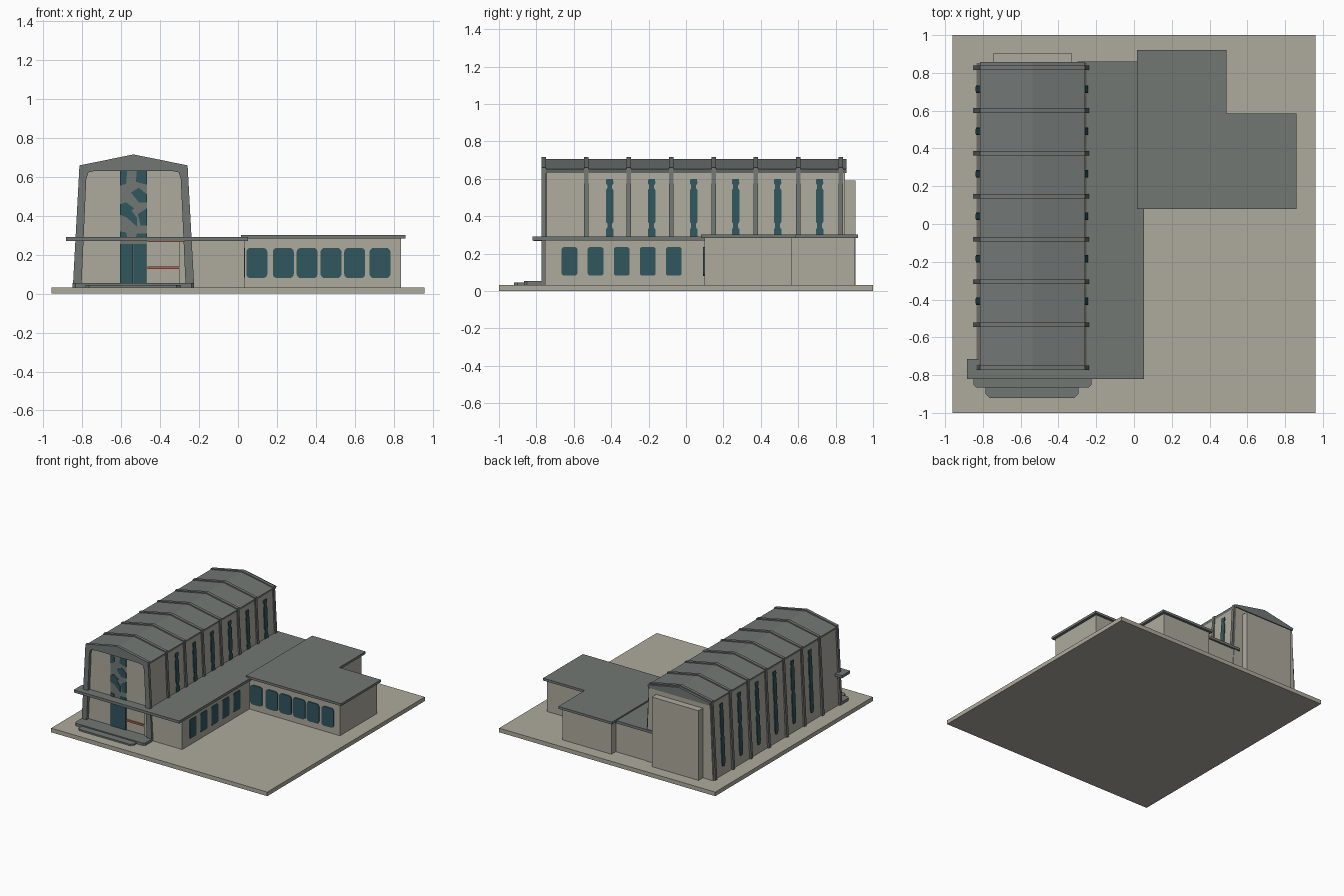
import bpy, bmesh, math


def material(name, rgb):
    m = bpy.data.materials.new(name)
    m.diffuse_color = (*rgb, 1)
    return m


STONE = material("warm stone", (0.42, 0.40, 0.335))
SLATE = material("slate grey", (0.165, 0.185, 0.175))
GLASS = material("teal glass", (0.031, 0.095, 0.112))
RED = material("brick red", (0.45, 0.12, 0.07))
CX = -0.537  # hall centre line


def prism(name, outline, lo, hi, mat, axis="y"):
    """Extrude a 2D outline between lo and hi along the given axis."""
    place = {"x": lambda a, b, t: (t, a, b),
             "y": lambda a, b, t: (a, t, b),
             "z": lambda a, b, t: (a, b, t)}[axis]
    bm = bmesh.new()
    A = [bm.verts.new(place(a, b, lo)) for a, b in outline]
    B = [bm.verts.new(place(a, b, hi)) for a, b in outline]
    bm.faces.new(A)
    bm.faces.new(B)
    n = len(A)
    for i in range(n):
        bm.faces.new((A[i], A[(i + 1) % n], B[(i + 1) % n], B[i]))
    bmesh.ops.recalc_face_normals(bm, faces=bm.faces)
    me = bpy.data.meshes.new(name)
    bm.to_mesh(me)
    bm.free()
    me.materials.append(mat)
    ob = bpy.data.objects.new(name, me)
    bpy.context.collection.objects.link(ob)
    return ob


def box(name, x0, x1, y0, y1, z0, z1, mat):
    return prism(name, [(x0, y0), (x1, y0), (x1, y1), (x0, y1)], z0, z1, mat, "z")


def rounded(a0, a1, b0, b1, r, steps=3):
    """Rounded rectangle outline."""
    pts = []
    for k, (ca, cb) in enumerate([(a1 - r, b1 - r), (a0 + r, b1 - r),
                                  (a0 + r, b0 + r), (a1 - r, b0 + r)]):
        for s in range(steps + 1):
            t = math.pi / 2 * (k + s / steps)
            pts.append((ca + r * math.cos(t), cb + r * math.sin(t)))
    return pts


def mirrored(half):
    """Mirror a left half outline (offsets from the hall centre line)."""
    right = [(-x, z) for x, z in reversed(half) if x != 0]
    return [(CX + x, z) for x, z in half + right]


# Ground slab
box("ground_slab", -0.96, 0.96, -1, 1, 0, 0.033, STONE)

# Main hall with leaning walls
prism("hall_body", mirrored([(-0.298, 0.03), (-0.272, 0.635), (0, 0.685)]),
      -0.745, 0.85, STONE)
prism("hall_roof", mirrored([(-0.272, 0.632), (-0.278, 0.652), (0, 0.706),
                             ]), -0.77, 0.858, SLATE)
box("rear_block", -0.745, -0.33, 0.84, 0.905, 0.03, 0.592, STONE)

# Portal ribs along the hall
outer = [(-0.312, 0.033), (-0.278, 0.66), (0, 0.716)]
inner = [(-0.268, 0.033), (-0.243, 0.59), (-0.232, 0.624), (0, 0.672)]
rib = mirrored(outer) + mirrored(inner)[::-1]
for i in range(8):
    y = -0.76 + i * 0.2268
    prism(f"rib_{i + 1}", rib, y - 0.012, y + 0.012, SLATE)

# Tall notched side windows in all bays but the first
half = [(0.012, 0.10), (0.02, 0.13), (0.02, 0.33), (0.013, 0.34), (0.013, 0.36),
        (0.02, 0.37), (0.02, 0.54), (0.013, 0.55), (0.013, 0.565), (0.02, 0.575),
        (0.018, 0.598)]
for i in range(6):
    y = -0.408 + i * 0.2245
    tall = [(y + a, b) for a, b in half] + [(y - a, b) for a, b in reversed(half)]
    for side, s in (("left", -1), ("right", 1)):
        ob = prism(f"tall_window_{side}_{i + 1}", tall, -0.004, 0.004, GLASS, "x")
        for v in ob.data.vertices:   # follow the wall slope
            v.co.x += CX + s * (0.3 - 0.043 * (v.co.z - 0.03))

# Low annex along the hall
box("annex_body", -0.30, 0.033, -0.755, 0.845, 0.03, 0.275, STONE)
prism("annex_roof_canopy", [(-0.885, -0.82), (0.052, -0.82), (0.052, 0.86),
                            (-0.30, 0.86), (-0.30, -0.715), (-0.885, -0.715)],
      0.271, 0.292, SLATE, "z")
for i in range(5):
    y = -0.623 + i * 0.1395
    prism(f"annex_window_{i + 1}", rounded(y - 0.042, y + 0.042, 0.083, 0.235, 0.012),
          0.03, 0.037, GLASS, "x")

# L-shaped wing
prism("wing_body", [(0.032, 0.098), (0.838, 0.098), (0.838, 0.565), (0.468, 0.565),
                    (0.468, 0.90), (0.032, 0.90)], 0.03, 0.29, STONE, "z")
prism("wing_roof", [(0.015, 0.08), (0.86, 0.08), (0.86, 0.585), (0.49, 0.585),
                    (0.49, 0.92), (0.015, 0.92)], 0.284, 0.303, SLATE, "z")
for i, x in enumerate((0.097, 0.233, 0.355, 0.478, 0.60, 0.73)):
    prism(f"wing_window_{i + 1}", rounded(x - 0.054, x + 0.054, 0.08, 0.236, 0.022),
          0.091, 0.099, GLASS)

# Entrance steps with clipped corners
prism("upper_step", [(-0.85, -0.74), (-0.85, -0.85), (-0.835, -0.865), (-0.24, -0.865),
                     (-0.225, -0.85), (-0.225, -0.74)], 0.03, 0.054, SLATE, "z")
prism("lower_step", [(-0.785, -0.8), (-0.785, -0.90), (-0.765, -0.92), (-0.315, -0.92),
                     (-0.295, -0.90), (-0.295, -0.8)], 0.03, 0.045, SLATE, "z")

# Entrance front: door, mosaic panel, red rail and soffit strip
for i, x in enumerate((-0.572, -0.503)):
    box(f"door_leaf_{i + 1}", x - 0.0335, x + 0.0335, -0.754, -0.744, 0.05, 0.255, GLASS)
box("mosaic_panel", -0.607, -0.467, -0.75, -0.744, 0.255, 0.66, SLATE)
mosaic = [
    [(-0.607, 0.555), (-0.575, 0.565), (-0.57, 0.63), (-0.607, 0.64)],
    [(-0.525, 0.575), (-0.467, 0.56), (-0.467, 0.64), (-0.52, 0.635)],
    [(-0.55, 0.52), (-0.51, 0.47), (-0.467, 0.47), (-0.467, 0.51), (-0.51, 0.545)],
    [(-0.607, 0.405), (-0.575, 0.395), (-0.535, 0.44), (-0.575, 0.47), (-0.607, 0.46)],
    [(-0.575, 0.395), (-0.52, 0.345), (-0.52, 0.39), (-0.55, 0.43)],
    [(-0.50, 0.35), (-0.467, 0.35), (-0.467, 0.44), (-0.515, 0.41)],
    [(-0.607, 0.29), (-0.57, 0.29), (-0.575, 0.315), (-0.607, 0.32)],
    [(-0.525, 0.29), (-0.467, 0.29), (-0.467, 0.31), (-0.52, 0.31)],
]
for i, piece in enumerate(mosaic):
    prism(f"mosaic_glass_{i + 1}", piece, -0.754, -0.749, GLASS)
box("entrance_rail", -0.465, -0.275, -0.754, -0.744, 0.126, 0.141, RED)
box("soffit_strip", -0.465, -0.275, -0.815, -0.745, 0.267, 0.272, RED)
